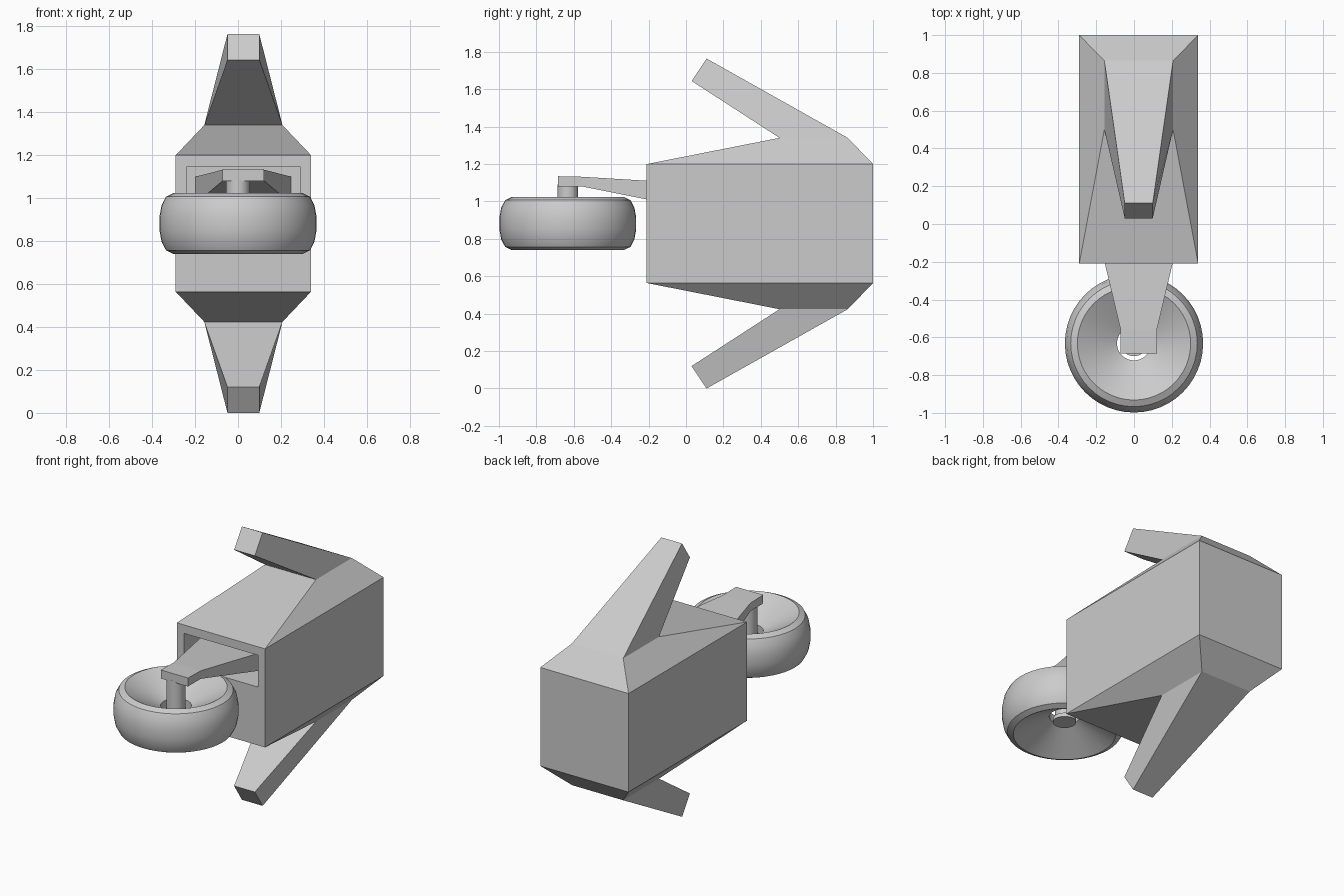
import bpy, bmesh, math

if "Cube" in bpy.data.objects:
    bpy.data.objects.remove(bpy.data.objects["Cube"])

grey = bpy.data.materials.new("plain grey")
grey.diffuse_color = (0.6, 0.6, 0.6, 1)
grey.use_nodes = True
grey.node_tree.nodes["Principled BSDF"].inputs["Base Color"].default_value = grey.diffuse_color


def finish(name, bm, smooth=False):
    bmesh.ops.recalc_face_normals(bm, faces=bm.faces[:])
    mesh = bpy.data.meshes.new(name)
    bm.to_mesh(mesh)
    bm.free()
    mesh.materials.append(grey)
    obj = bpy.data.objects.new(name, mesh)
    bpy.context.collection.objects.link(obj)
    if smooth:
        bpy.ops.object.select_all(action='DESELECT')
        obj.select_set(True)
        bpy.context.view_layer.objects.active = obj
        bpy.ops.object.shade_smooth_by_angle(angle=math.radians(25))
    return obj


def loft(bm, rings, closed=False):
    """Bridge neighbouring rings of vertices with quads."""
    pairs = list(zip(rings, rings[1:]))
    if closed:
        pairs.append((rings[-1], rings[0]))
    for a, b in pairs:
        n = len(a)
        for i in range(n):
            j = (i + 1) % n
            bm.faces.new((a[i], a[j], b[j], b[i]))


def add_ring(bm, points):
    return [bm.verts.new(p) for p in points]


def lathe(name, profile, centre, closed, segments=48):
    """Turn an (r, z) profile round a vertical axis."""
    bm = bmesh.new()
    rings = [add_ring(bm, [(centre[0] + r * math.cos(2 * math.pi * i / segments),
                            centre[1] + r * math.sin(2 * math.pi * i / segments), z)
                           for i in range(segments)]) for r, z in profile]
    loft(bm, rings, closed)
    if not closed:
        bm.faces.new(rings[0])
        bm.faces.new(rings[-1])
    return finish(name, bm, True)


# Housing with swept fins: sections from waist to fin tip, mirrored in height
MID = 0.882
half = [  # half width, front y, front height, back y, back height
    (0.315, -0.21, 0.318, 1.0, 0.318),
    (0.182, 0.50, 0.458, 0.865, 0.458),
    (0.074, 0.03, 0.762, 0.11, 0.882)]
CX = 0.025
bm = bmesh.new()
rings = []
for side, sections in ((-1, half[::-1]), (1, half)):
    for w, yf, zf, yb, zb in sections:
        zf, zb = MID + side * zf, MID + side * zb
        rings.append(add_ring(bm, [(CX - w, yf, zf), (CX + w, yf, zf),
                                   (CX + w, yb, zb), (CX - w, yb, zb)]))
loft(bm, rings)
bm.faces.new(rings[0])
bm.faces.new(rings[-1])

# Rectangular recess in the front face
low, high = rings[2], rings[3]
front = [low[0], low[1], high[1], high[0]]
bm.faces.remove(next(f for f in bm.faces if set(f.verts) == set(front)))
mouth, back = [add_ring(bm, [(CX - 0.265, y, 0.94), (CX + 0.265, y, 0.94),
                             (CX + 0.265, y, 1.145), (CX - 0.265, y, 1.145)])
               for y in (-0.21, -0.03)]
loft(bm, [front, mouth, back])
bm.faces.new(back)
finish("housing", bm)

# Tapered arm from the recess to the wheel post
bm = bmesh.new()
rings = [add_ring(bm, [(CX - w, y, z0), (CX + w, y, z0), (CX + w, y, z1), (CX - w, y, z1)])
         for w, y, z0, z1 in ((0.097, -0.685, 1.08, 1.135),
                              (0.097, -0.555, 1.08, 1.132),
                              (0.222, -0.03, 0.975, 1.10))]
loft(bm, rings)
bm.faces.new(rings[0])
bm.faces.new(rings[-1])
finish("wheel_arm", bm)

# Wheel: rounded tread, dished on both sides, with a hub hole
AXLE = (0.0, -0.632)
upper = [(0.09, 0.025), (0.30, 0.142), (0.335, 0.125), (0.356, 0.085), (0.366, 0.03)]
profile = [(r, MID + z) for r, z in upper] + [(r, MID - z) for r, z in upper[::-1]]
lathe("wheel", profile, AXLE, True)

# Post through the hub, with a retaining cap below
lathe("wheel_post", [(0.068, 0.82), (0.068, 0.845), (0.055, 0.845), (0.055, 1.09)],
      AXLE, False, 32)
